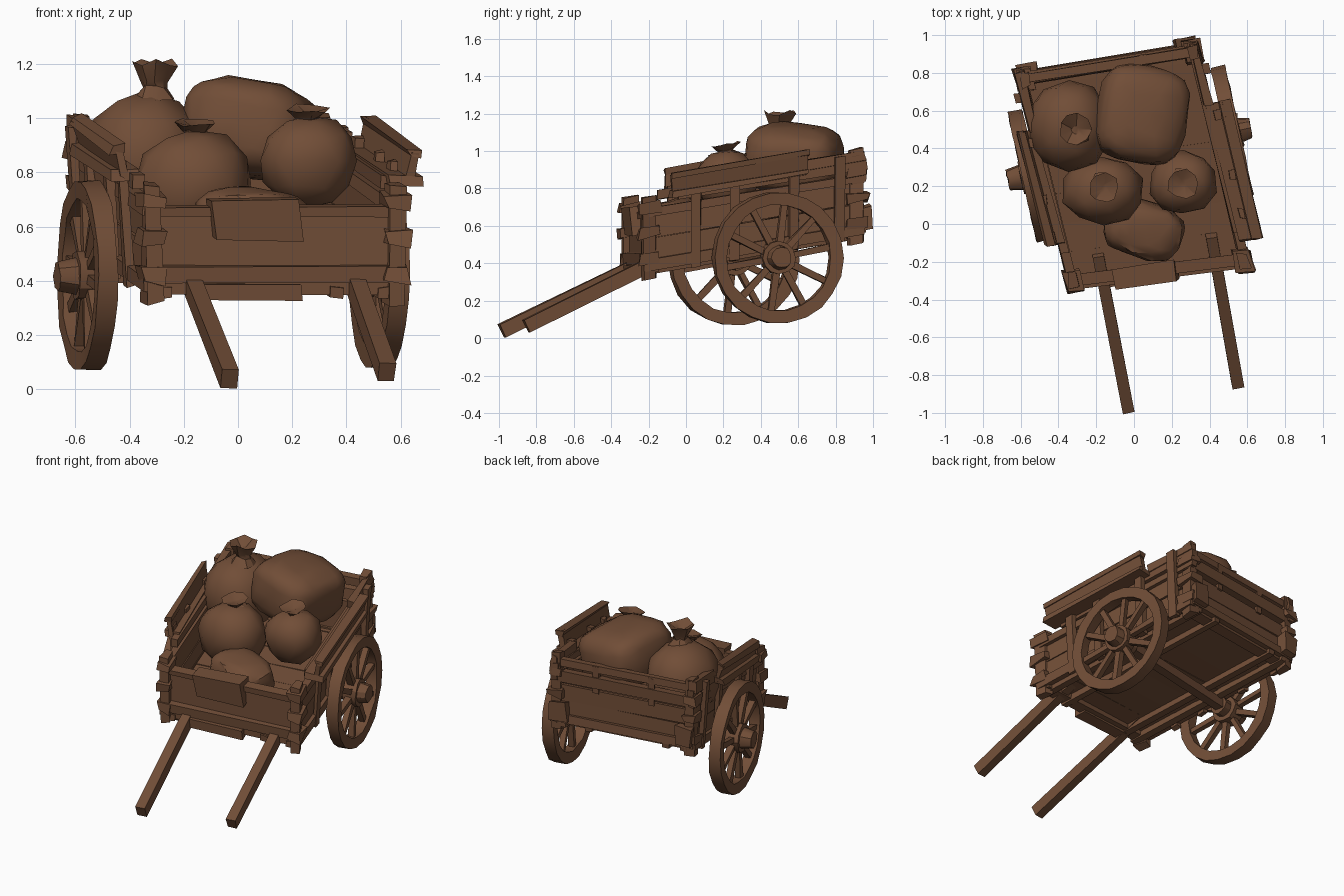
import bpy, bmesh, math, random
from mathutils import Vector, Matrix

if "Cube" in bpy.data.objects:
    bpy.data.objects.remove(bpy.data.objects["Cube"])
random.seed(4)

wood = bpy.data.materials.new("weathered brown")
wood.diffuse_color = (0.165, 0.075, 0.038, 1)
wood.use_nodes = True
wood.node_tree.nodes["Principled BSDF"].inputs["Base Color"].default_value = wood.diffuse_color


def finish(bm, name, jit=0.0, angle=30):
    for v in bm.verts:
        v.co += Vector([random.uniform(-jit, jit) for _ in range(3)])
    bmesh.ops.recalc_face_normals(bm, faces=bm.faces)
    me = bpy.data.meshes.new(name)
    bm.to_mesh(me)
    bm.free()
    ob = bpy.data.objects.new(name, me)
    bpy.context.collection.objects.link(ob)
    me.materials.append(wood)
    bpy.ops.object.select_all(action='DESELECT')
    ob.select_set(True)
    bpy.context.view_layer.objects.active = ob
    bpy.ops.object.shade_smooth_by_angle(angle=math.radians(angle))
    return ob


# Bed space: s across (-1..1), t front to back (0..1), h above the tilted floor
FL, FR = Vector((-0.33, -0.31, 0.38)), Vector((0.59, -0.20, 0.38))
BL, BR = Vector((-0.60, 0.78, 0.57)), Vector((0.32, 0.93, 0.57))


def P(s, t, h):
    a = (s + 1) / 2
    p = FL.lerp(FR, a).lerp(BL.lerp(BR, a), t)
    p.z += h
    return p


def hexa(bm, pts):
    v = [bm.verts.new(p) for p in pts]
    for f in ((0, 1, 3, 2), (4, 6, 7, 5), (0, 4, 5, 1), (2, 3, 7, 6), (0, 2, 6, 4), (1, 5, 7, 3)):
        bm.faces.new([v[i] for i in f])


def bed_box(bm, s, t, h, lean=0.0):
    """Box in bed space; lean moves the top outward."""
    hexa(bm, [P(a + (lean if c == h[1] else 0), b, c) for a in s for b in t for c in h])


def beam(bm, p, q, w, d):
    p, q = Vector(p), Vector(q)
    f = (q - p).normalized()
    x = f.cross(Vector((0, 0, 1))) if abs(f.z) < 0.95 else Vector((1, 0, 0))
    x.normalize()
    y = x.cross(f)
    hexa(bm, [e + x * a * w / 2 + y * b * d / 2 for e in (p, q) for a in (-1, 1) for b in (-1, 1)])


# Floor planks, and the beams under them
bm = bmesh.new()
for i in range(7):
    bed_box(bm, (-0.97, 0.97), (i / 7 - 0.004, (i + 1) / 7 + 0.004), (0.0, 0.03))
finish(bm, "floor_planks", 0.004)
bm = bmesh.new()
for s in (-0.88, -0.62, 0.5, 0.88):
    bed_box(bm, (s - 0.05, s + 0.05), (-0.02, 1.02), (-0.04, 0.0))
for t in (0.02, 0.97):
    bed_box(bm, (-1, 1), (t - 0.03, t + 0.03), (-0.03, 0.03))
finish(bm, "under_beams", 0.004)

# Side walls: lower boards, rails, posts and flared top board over each wheel
for k, side, start, out in ((-1, "left", 0.19, 0.03), (1, "right", 0.10, 0.09)):
    bm = bmesh.new()
    bed_box(bm, (0.95 * k, 1.0 * k), (0, 1), (0.02, 0.15))
    bed_box(bm, (0.95 * k, 1.0 * k), (0, 1), (0.155, 0.28))
    finish(bm, side + "_side_boards", 0.005)
    bm = bmesh.new()
    bed_box(bm, (0.95 * k, 1.05 * k), (-0.02, 1.02), (-0.02, 0.04))
    bed_box(bm, (0.94 * k, 1.05 * k), (0.0, 1.03), (0.265, 0.31))
    bed_box(bm, (0.94 * k, 1.04 * k), (0.14, 1.03), (0.33, 0.38))
    finish(bm, side + "_side_rails", 0.006)
    bm = bmesh.new()
    o = out * k
    bed_box(bm, (1.03 * k + o, 1.09 * k + o), (start, 0.74), (0.36, 0.48), 0.05 * k)
    bed_box(bm, (0.98 * k, 1.17 * k + o), (start, 0.74), (0.355, 0.39))
    bed_box(bm, (1.06 * k + o, 1.16 * k + o), (start, 0.74), (0.455, 0.49))
    bed_box(bm, (0.95 * k, 1.05 * k), (0.74, 1.02), (0.37, 0.43))
    finish(bm, side + "_flared_board", 0.01)
    bm = bmesh.new()
    for t in (0.2, 0.38, 0.66, 0.88):
        bed_box(bm, (0.99 * k, 1.06 * k), (t, t + 0.045), (-0.04, 0.42), 0.06 * k)
    finish(bm, side + "_side_posts", 0.006)
    # Front and back corner posts with ragged lashings
    for t, top, end in ((0.0, 0.37, "front"), (0.98, 0.45, "back")):
        bm = bmesh.new()
        bed_box(bm, (0.91 * k, 1.03 * k), (t - 0.03, t + 0.04), (-0.06, top))
        for h in (0.02, 0.16, 0.29):
            bed_box(bm, (0.88 * k, 1.07 * k), (t - 0.045, t + 0.055), (h, h + 0.05))
        finish(bm, side + "_" + end + "_post", 0.012)
    bm = bmesh.new()
    bed_box(bm, (0.8 * k, 1.02 * k), (1.0, 1.055), (0.0, 0.13))
    finish(bm, side + "_back_lug", 0.012)

# Front board with rails and hanging block
bm = bmesh.new()
bed_box(bm, (-0.98, 0.98), (0.0, 0.03), (0.02, 0.28))
bed_box(bm, (-1.02, 1.02), (-0.03, 0.035), (0.02, 0.08))
bed_box(bm, (-1.0, 1.0), (-0.015, 0.04), (0.26, 0.295))
finish(bm, "front_board", 0.005)
bm = bmesh.new()
bed_box(bm, (-0.50, 0.20), (-0.05, 0.04), (0.18, 0.32))
finish(bm, "hanging_bundle", 0.014)
bm = bmesh.new()
bed_box(bm, (-0.62, 0.2), (-0.045, 0.02), (-0.045, 0.01))
finish(bm, "front_step", 0.006)

# Back board and open rails
bm = bmesh.new()
bed_box(bm, (-0.98, 0.98), (0.97, 1.0), (0.01, 0.13))
bed_box(bm, (-0.98, 0.98), (0.97, 1.0), (0.135, 0.24))
bed_box(bm, (-1.02, 1.02), (0.965, 1.025), (-0.01, 0.04))
bed_box(bm, (-1.03, 1.03), (0.96, 1.015), (0.26, 0.33))
bed_box(bm, (-1.03, 1.03), (0.965, 1.01), (0.36, 0.41))
for s in (-0.4, 0.4):
    bed_box(bm, (s - 0.04, s + 0.04), (0.985, 1.01), (0.22, 0.40))
finish(bm, "back_board", 0.006)

# Pulling shafts
bm = bmesh.new()
for p, q in (((-0.19, -0.16, 0.44), (-0.03, -0.985, 0.04)), ((0.41, -0.06, 0.46), (0.55, -0.855, 0.065))):
    beam(bm, p, q, 0.06, 0.075)
finish(bm, "pull_shafts", 0.003)


# Spoked wheels
def wheel(name, centre, k, hub):
    bm = bmesh.new()
    n, rings = 22, []
    for i in range(n):
        a = math.tau * i / n
        rings.append([bm.verts.new((x, r * math.cos(a), r * math.sin(a)))
                      for x, r in ((-0.035, 0.285), (0.035, 0.285), (0.038, 0.352), (-0.038, 0.352))])
    for i in range(n):
        a, b = rings[i], rings[(i + 1) % n]
        for j in range(4):
            bm.faces.new((a[j], a[(j + 1) % 4], b[(j + 1) % 4], b[j]))
    for x, r1, r2, depth in ((0, 0.09, 0.09, 0.09), (hub * k, 0.07, 0.055, 0.08), (-0.06 * k, 0.06, 0.06, 0.08)):
        m = Matrix.Translation((x, 0, 0)) @ Matrix.Rotation(math.pi / 2 * k, 4, 'Y')
        bmesh.ops.create_cone(bm, cap_ends=True, segments=12, radius1=r1, radius2=r2, depth=depth, matrix=m)
    for i in range(10):
        a = math.tau * (i + 0.3) / 10
        d = Vector((0, math.cos(a), math.sin(a)))
        w = Vector((0, -d.z, d.y)) * 0.017
        x = Vector((0.019, 0, 0))
        hexa(bm, [d * r + w * u + x * v for r in (0.07, 0.295) for u in (-1, 1) for v in (-1, 1)])
    bm.transform(Matrix.Translation(centre) @ Matrix.Rotation(math.radians(12.5), 4, 'Z'))
    finish(bm, name, 0.004)


wheel("left_wheel", (-0.555, 0.255, 0.42), -1, 0.075)
wheel("right_wheel", (0.52, 0.49, 0.43), 1, 0.06)
bm = bmesh.new()
beam(bm, (-0.66, 0.236, 0.42), (0.60, 0.508, 0.43), 0.06, 0.06)
finish(bm, "axle", 0.003)


# Sacks: rounded lumps; power below 1 makes them boxier like pillows
def sack(name, loc, size, rot=(0, 0, 0), power=1.0, knot=None):
    bm = bmesh.new()
    bmesh.ops.create_icosphere(bm, subdivisions=3 if power < 0.8 else 2, radius=1)
    for v in bm.verts:
        v.co = Vector([math.copysign(abs(c) ** power, c) * s for c, s in zip(v.co, size)])
    m = Matrix.Translation(loc)
    for ang, ax in zip(rot, 'XYZ'):
        m = m @ Matrix.Rotation(math.radians(ang), 4, ax)
    bm.transform(m)
    finish(bm, name, 0.008, 35)
    if knot:  # tied neck with a flared ragged mouth
        pos, r, height, tilt = knot
        bm = bmesh.new()
        rings = []
        for z, rr in ((0, 1.1), (0.35, 0.6), (0.5, 0.65), (0.95, 1.15), (0.7, 0.3)):
            rings.append([bm.verts.new((rr * r * math.cos(i * math.tau / 9), rr * r * math.sin(i * math.tau / 9),
                                        height * (z + (0.12 * (i % 2) if z > 0.9 else 0)))) for i in range(9)])
        for a, b in zip(rings, rings[1:]):
            for i in range(9):
                bm.faces.new((a[i], a[(i + 1) % 9], b[(i + 1) % 9], b[i]))
        bm.faces.new(rings[-1])
        bm.transform(Matrix.Translation(pos) @ Matrix.Rotation(math.radians(tilt), 4, 'X'))
        finish(bm, name + "_neck", 0.008)


sack("back_left_sack", (-0.345, 0.52, 0.86), (0.22, 0.24, 0.24), power=0.88, knot=((-0.31, 0.5, 1.07), 0.075, 0.135, 0))
sack("back_right_sack", (0.04, 0.58, 0.96), (0.24, 0.26, 0.18), (-3, 9, -10), 0.62)
sack("front_left_sack", (-0.165, 0.18, 0.76), (0.215, 0.18, 0.2), power=0.9, knot=((-0.16, 0.2, 0.93), 0.07, 0.055, 10))
sack("front_right_sack", (0.26, 0.22, 0.84), (0.18, 0.165, 0.17), power=0.9, knot=((0.26, 0.22, 0.98), 0.07, 0.055, 10))
sack("small_front_sack", (0.05, -0.03, 0.61), (0.21, 0.15, 0.13), (6, 4, -18), 0.65)
